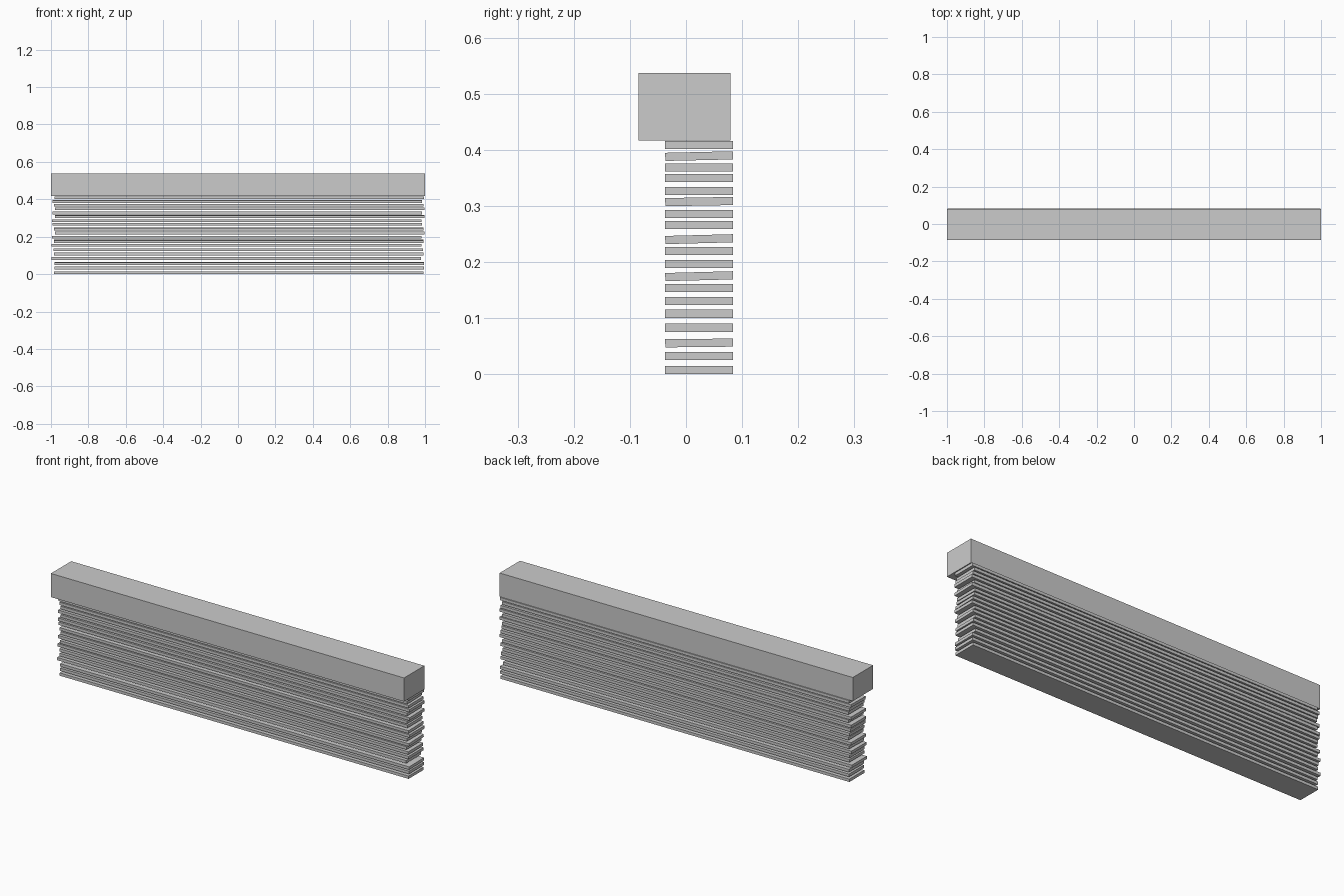
import bpy
from math import radians


def box(name, center, size, tilt=0.0):
    bpy.ops.mesh.primitive_cube_add(size=1, location=center)
    ob = bpy.context.object
    ob.name = name
    ob.scale = size
    bpy.ops.object.transform_apply(location=False, rotation=False, scale=True)
    ob.rotation_euler.x = radians(tilt)
    return ob


# Head rail
box("head_rail", (0, -0.003, 0.477), (2.0, 0.164, 0.121))

# Slats, bottom to top: height, sideways shift, slight tilt in degrees
slats = [
    (0.0075, 0.004, 0), (0.033, 0.006, 0), (0.056, 0.007, 0.6), (0.083, -0.010, 0),
    (0.108, 0.004, 0), (0.131, 0.002, 0), (0.154, -0.008, 0), (0.175, 0.005, 1.5),
    (0.197, -0.006, 0), (0.220, 0.009, 0), (0.241, 0.004, 1.5), (0.266, -0.003, 0),
    (0.286, -0.006, 0), (0.308, 0.009, 1.0), (0.327, -0.005, 0), (0.350, 0.010, 0),
    (0.369, 0.004, 0), (0.389, -0.004, 1.3), (0.409, 0.007, 0),
]
for i, (z, shift, tilt) in enumerate(slats):
    box(f"slat_{i + 1:02d}", (shift, 0.0235, z), (1.976, 0.121, 0.0145), tilt)
